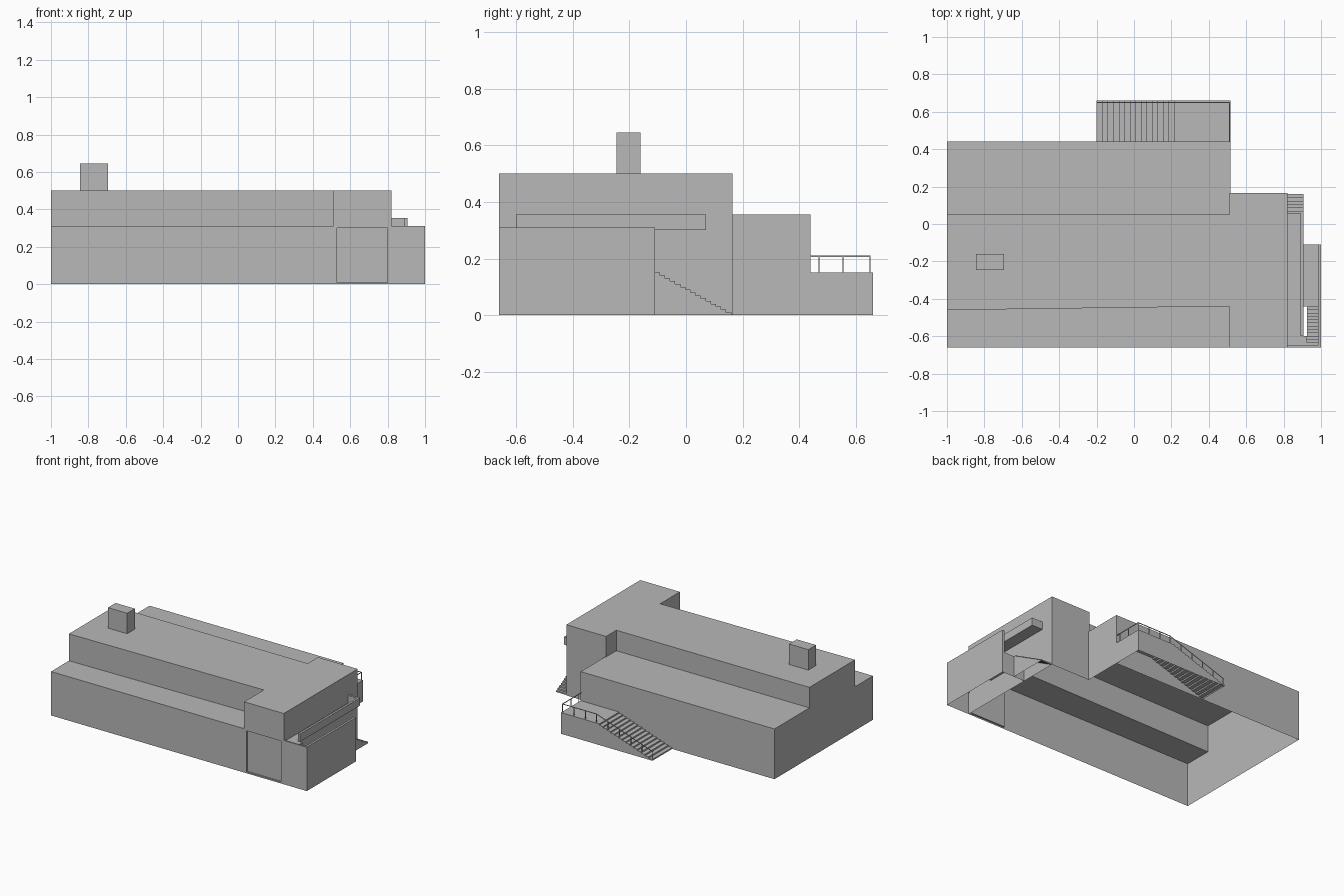
import bpy, bmesh

if "Cube" in bpy.data.objects:
    bpy.data.objects.remove(bpy.data.objects["Cube"])

grey = bpy.data.materials.new("light_grey")
grey.diffuse_color = (0.48, 0.48, 0.48, 1)
grey.use_nodes = True
grey.node_tree.nodes["Principled BSDF"].inputs["Base Color"].default_value = grey.diffuse_color


def make(name, polys):
    """Object from a list of polygons, each a list of points."""
    bm = bmesh.new()
    for p in polys:
        bm.faces.new([bm.verts.new(v) for v in p])
    bmesh.ops.remove_doubles(bm, verts=bm.verts, dist=1e-5)
    bmesh.ops.recalc_face_normals(bm, faces=bm.faces)
    me = bpy.data.meshes.new(name)
    bm.to_mesh(me)
    bm.free()
    me.materials.append(grey)
    ob = bpy.data.objects.new(name, me)
    bpy.context.collection.objects.link(ob)
    return ob


def px(x, y0, y1, z0, z1):
    return [(x, y0, z0), (x, y1, z0), (x, y1, z1), (x, y0, z1)]


def py(y, x0, x1, z0, z1):
    return [(x0, y, z0), (x1, y, z0), (x1, y, z1), (x0, y, z1)]


def pz(z, x0, x1, y0, y1):
    return [(x0, y0, z), (x1, y0, z), (x1, y1, z), (x0, y1, z)]


def box(x0, x1, y0, y1, z0, z1):
    return [px(x0, y0, y1, z0, z1), px(x1, y0, y1, z0, z1),
            py(y0, x0, x1, z0, z1), py(y1, x0, x1, z0, z1),
            pz(z0, x0, x1, y0, y1), pz(z1, x0, x1, y0, y1)]


def steps(a0, a1, z0, z1, n):
    """Stepped profile from (a0, z0) up to (a1, z1)."""
    pts = []
    for i in range(n):
        a = a0 + (a1 - a0) * i / n
        pts += [(a, z0 + (z1 - z0) * i / n), (a, z0 + (z1 - z0) * (i + 1) / n)]
    return pts + [(a1, z1)]


def sweep(profile, w0, w1, along_x, sides=True):
    """Strip of a profile across a width, with side walls down to the ground."""
    def pt(a, w, z):
        return (a, w, z) if along_x else (w, a, z)
    polys = []
    for (a, z), (b, y) in zip(profile, profile[1:]):
        polys.append([pt(a, w0, z), pt(a, w1, z), pt(b, w1, y), pt(b, w0, y)])
        if sides and abs(a - b) > 1e-6:
            for w in (w0, w1):
                polys.append([pt(a, w, 0), pt(b, w, 0), pt(b, w, y), pt(a, w, z)])
    return polys


# Low front wing: front wall, end wall and roof
front_roof = [(-1, -.66, .31), (.51, -.66, .31), (.51, -.44, .31), (-1, -.46, .31)]
make("front_wing", [py(-.66, -1, .51, 0, .31), front_roof])

# Tall long hall with a slightly slanted front wall
make("long_hall", [
    [(-1, -.46, .31), (.51, -.44, .31), (.51, -.44, .5), (-1, -.46, .5)],
    [(-1, -.46, .5), (.51, -.44, .5), (.51, .05, .5), (-1, .05, .5)],
    py(.05, -1, .51, .355, .5)])

# Stepped left end wall
make("left_end_wall", [[(-1, y, z) for y, z in (
    (-.66, 0), (.44, 0), (.44, .355), (.05, .355), (.05, .5), (-.46, .5), (-.46, .31), (-.66, .31))]])

# Back wing
make("back_wing", [py(.44, -1, .515, 0, .355), pz(.355, -1, .515, .05, .44),
                   px(.515, .165, .44, 0, .355)])

# Tall cross block on the right
make("cross_block", [
    pz(.5, .51, .82, -.66, .165), px(.82, -.66, .165, 0, .5),
    py(.165, .51, .82, 0, .5), px(.51, -.66, -.44, .31, .5), px(.51, .05, .165, .355, .5),
    py(-.66, .51, .82, .30, .5), py(-.66, .51, .53, 0, .3), py(-.66, .80, .82, 0, .3),
    py(-.66, .53, .80, 0, .01)])

# Recessed garage door
make("garage_door", [
    py(-.65, .53, .80, .01, .30), px(.53, -.66, -.65, .01, .30), px(.80, -.66, -.65, .01, .30),
    pz(.30, .53, .80, -.66, -.65), pz(.01, .53, .80, -.66, -.65)])

# Chimney
make("chimney", box(-.845, -.695, -.245, -.16, .5, .645)[:4] + [pz(.645, -.845, -.695, -.245, -.16)])

# Walled stair court on the right
make("court_walls", [
    py(-.66, .82, 1, 0, .31), py(-.65, .82, .985, .15, .31), pz(.31, .82, 1, -.66, -.65),
    px(1, -.66, -.11, 0, .31), px(.985, -.65, -.11, .15, .31), pz(.31, .985, 1, -.65, -.11),
    py(-.11, .985, 1, 0, .31), py(-.11, .82, .985, 0, .15)])
make("court_landing", [pz(.15, .82, .985, -.44, -.11)])

# Side stairs up to the court, then upper flight to the balcony
make("side_stairs", sweep(steps(.16, -.11, 0, .15, 15), .82, .905, False))
make("upper_stairs", sweep(steps(-.44, -.65, .15, .30, 12), .925, .985, False, False))
make("stair_bridge", [pz(.30, .905, .925, -.65, -.6), px(.925, -.65, -.6, .28, .30)])

# Balcony floor with parapet
make("balcony", [pz(.30, .82, .905, -.65, .07)]
     + box(.89, .905, -.6, .07, .30, .355) + box(.82, .89, .055, .07, .30, .355))

# Back terrace with steps running down to the left
make("back_terrace", sweep(steps(-.2, .245, 0, .15, 15) + [(.515, .15)], .44, .66, True)
     + [px(.515, .44, .66, 0, .15)])


# Terrace railing: posts and rails
def ramp(x):
    return .15 if x > .245 else .15 * (x + .2) / .445


r = .002
rail = []
for x in (.51, .42, .33, .245, .155, .065, -.025, -.11, -.195):
    rail += box(x - r, x + r, .65 - r, .65 + r, ramp(x), ramp(x) + .06)
for y in (.47, .555):
    rail += box(.51 - r, .51 + r, y - r, y + r, .15, .21)
rail += box(.51 - r, .51 + r, .44, .65, .206, .21) + box(.245, .512, .65 - r, .65 + r, .206, .21)
for y in (.65 - r, .65 + r):
    rail.append([(-.2, y, .056), (.245, y, .206), (.245, y, .21), (-.2, y, .06)])
rail.append([(-.2, .65 - r, .06), (.245, .65 - r, .21), (.245, .65 + r, .21), (-.2, .65 + r, .06)])
make("terrace_railing", rail)
